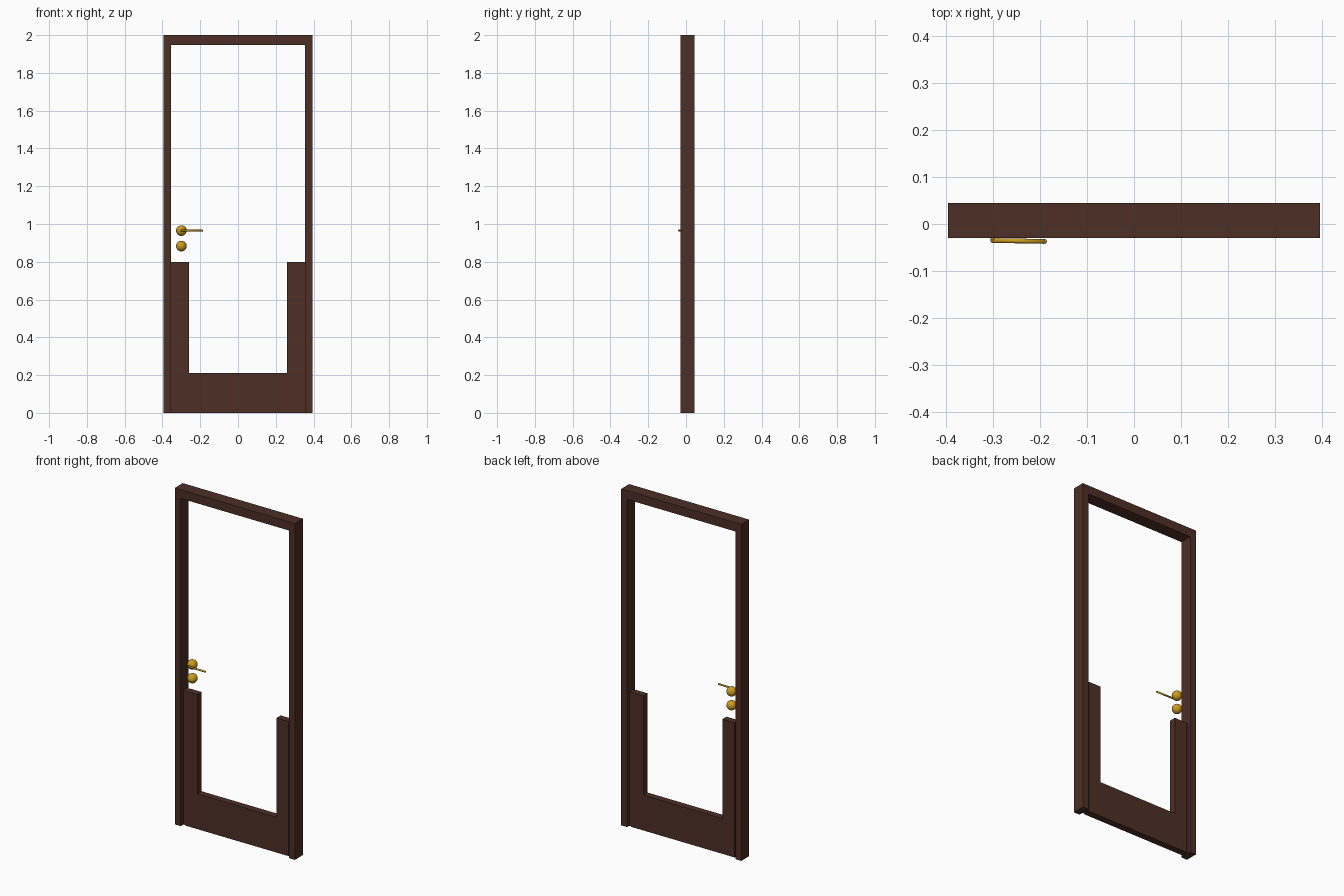
import bpy, bmesh, math
from mathutils import Matrix, Vector

cube = bpy.data.objects.get("Cube")
if cube:
    bpy.data.objects.remove(cube, do_unlink=True)


def material(name, rgb):
    m = bpy.data.materials.new(name)
    m.use_nodes = True
    m.diffuse_color = (*rgb, 1)
    m.node_tree.nodes["Principled BSDF"].inputs["Base Color"].default_value = (*rgb, 1)
    return m


WOOD = material("dark brown wood", (0.075, 0.028, 0.019))
BRASS = material("polished brass", (0.60, 0.33, 0.015))


def finish(name, bm, mat, smooth=False):
    bmesh.ops.recalc_face_normals(bm, faces=bm.faces)
    mesh = bpy.data.meshes.new(name)
    bm.to_mesh(mesh)
    bm.free()
    obj = bpy.data.objects.new(name, mesh)
    bpy.context.collection.objects.link(obj)
    mesh.materials.append(mat)
    for poly in mesh.polygons:
        poly.use_smooth = smooth
    return obj


def u_shape(name, outer, inner, y0, y1):
    """Solid U of three mitred members between two open four-point outlines."""
    bm = bmesh.new()
    out = [bm.verts.new((x, y0, z)) for x, z in outer]
    inn = [bm.verts.new((x, y0, z)) for x, z in inner]
    faces = [bm.faces.new((out[i], out[i + 1], inn[i + 1], inn[i])) for i in range(3)]
    grown = bmesh.ops.extrude_face_region(bm, geom=faces, use_keep_orig=True)
    moved = [g for g in grown["geom"] if isinstance(g, bmesh.types.BMVert)]
    bmesh.ops.translate(bm, verts=moved, vec=(0, y1 - y0, 0))
    return finish(name, bm, WOOD)


def outline(half, start, end):
    return [(-half, start), (-half, end), (half, end), (half, start)]


# Outer frame: two jambs and the head
u_shape("door_frame", outline(0.395, 0, 2), outline(0.356, 0, 1.948), -0.03, 0.045)

# Lower door leaf: two stiles and the bottom rail
u_shape("door_leaf", outline(0.34, 0.80, 0.0), outline(0.26, 0.80, 0.21), -0.01, 0.03)

# Recessed strips joining the leaf to the jambs
for side, label in ((1, "left"), (-1, "right")):
    bm = bmesh.new()
    bmesh.ops.create_cube(bm, size=1)
    bmesh.ops.scale(bm, vec=(0.022, 0.028, 0.80), verts=bm.verts)
    bmesh.ops.translate(bm, vec=(side * 0.348, 0.01, 0.40), verts=bm.verts)
    finish(label + "_edge_strip", bm, WOOD)

# Round knobs of the handle and the lock
for name, z in (("handle_knob", 0.965), ("lock_knob", 0.883)):
    bm = bmesh.new()
    bmesh.ops.create_uvsphere(bm, u_segments=32, v_segments=16, radius=0.028,
                              matrix=Matrix.Translation((-0.30, 0, z)))
    finish(name, bm, BRASS, smooth=True)

# Lever bar with rounded ends, and the neck that carries it
start, end = Vector((-0.30, -0.035, 0.965)), Vector((-0.19, -0.037, 0.965))
for name, a, b, radius in (("lever_bar", start, end, 0.005),
                           ("lever_neck", Vector((-0.30, -0.02, 0.965)), start, 0.005)):
    bm = bmesh.new()
    turn = (b - a).to_track_quat('Z', 'Y').to_matrix().to_4x4()
    bmesh.ops.create_cone(bm, cap_ends=True, segments=16, radius1=radius, radius2=radius,
                          depth=(b - a).length,
                          matrix=Matrix.Translation((a + b) / 2) @ turn)
    for p in (a, b):
        bmesh.ops.create_uvsphere(bm, u_segments=16, v_segments=8, radius=radius,
                                  matrix=Matrix.Translation(p))
    finish(name, bm, BRASS, smooth=True)
